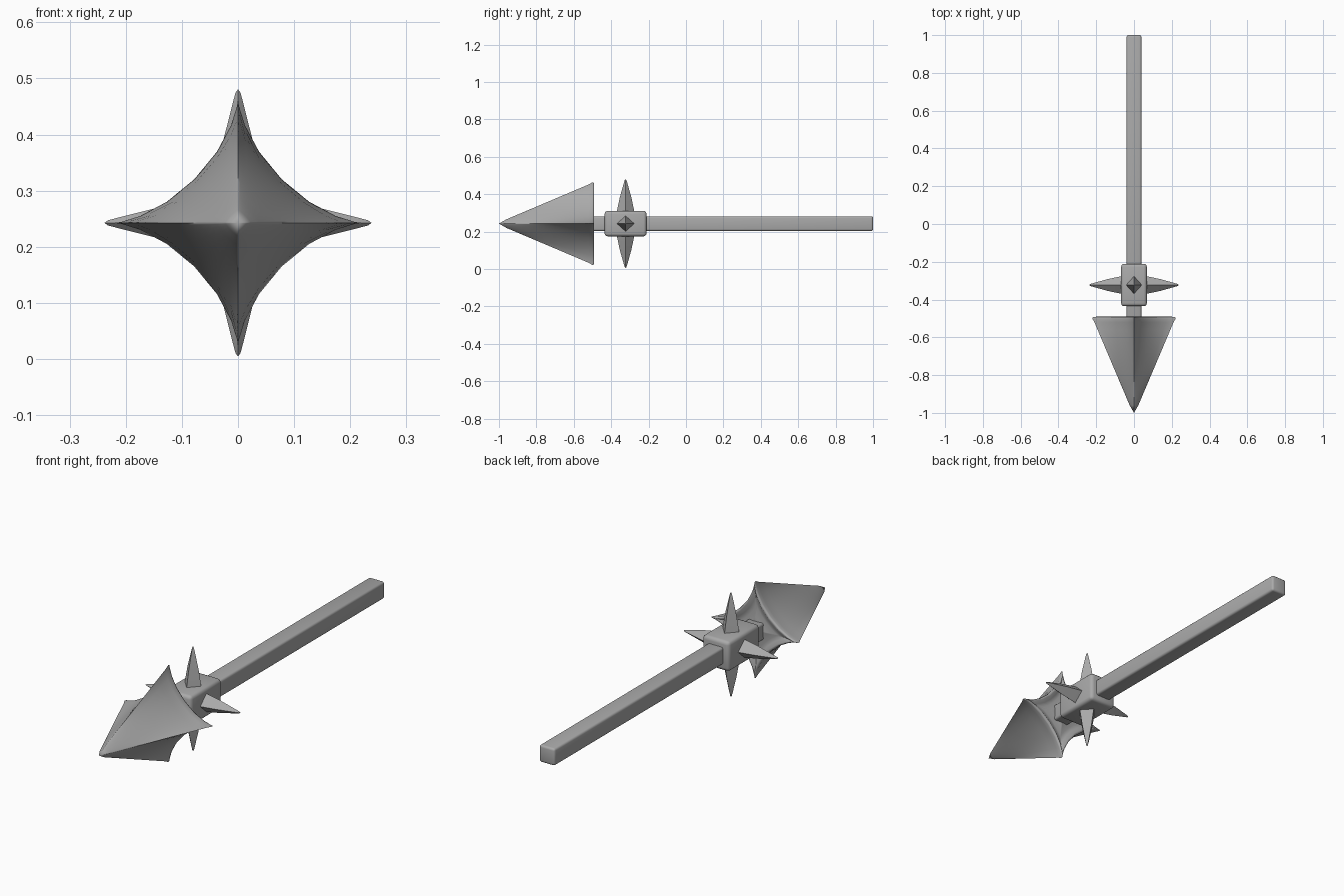
import bpy, bmesh
from math import sin, cos, pi
from mathutils import Matrix, Vector

cube = bpy.data.objects.get("Cube")
if cube:
    bpy.data.objects.remove(cube, do_unlink=True)

AXIS_Z = 0.2425     # height of the weapon's long axis
COLLAR_Y = -0.323

steel = bpy.data.materials.new("grey steel")
GREY = (0.4, 0.4, 0.4, 1)
steel.use_nodes = True
steel.diffuse_color = GREY
steel.node_tree.nodes["Principled BSDF"].inputs["Base Color"].default_value = GREY


def finish(name, bm, angle):
    bmesh.ops.recalc_face_normals(bm, faces=bm.faces)
    mesh = bpy.data.meshes.new(name)
    bm.to_mesh(mesh)
    bm.free()
    mesh.materials.append(steel)
    obj = bpy.data.objects.new(name, mesh)
    bpy.context.collection.objects.link(obj)
    bpy.ops.object.select_all(action="DESELECT")
    obj.select_set(True)
    bpy.context.view_layer.objects.active = obj
    bpy.ops.object.shade_smooth_by_angle(angle=angle)
    return obj


def rounded_bar(name, half, y0, y1, bevel):
    bm = bmesh.new()
    bmesh.ops.create_cube(bm, size=1)
    bmesh.ops.scale(bm, vec=(2 * half, y1 - y0, 2 * half), verts=bm.verts)
    bmesh.ops.translate(bm, vec=(0, (y0 + y1) / 2, AXIS_Z), verts=bm.verts)
    bmesh.ops.bevel(bm, geom=bm.edges[:], offset=bevel, segments=3,
                    profile=0.5, affect="EDGES")
    return finish(name, bm, pi / 4)


def spike(name, turn):
    # four-sided point, standing on the collar and turned about the long axis
    bm = bmesh.new()
    rings = [(0.05, 0.05), (0.14, 0.031), (0.21, 0.0115), (0.232, 0.005)]
    loops = []
    for height, r in rings:
        loops.append([bm.verts.new((0.9 * r * cos(k * pi / 2), r * sin(k * pi / 2), height))
                      for k in range(4)])
    for a, b in zip(loops, loops[1:]):
        for k in range(4):
            bm.faces.new((a[k], a[(k + 1) % 4], b[(k + 1) % 4], b[k]))
    tip = bm.verts.new((0, 0, 0.238))
    for k in range(4):
        bm.faces.new((loops[-1][k], loops[-1][(k + 1) % 4], tip))
    bm.faces.new(loops[0])
    place = Matrix.Translation((0, COLLAR_Y, AXIS_Z)) @ Matrix.Rotation(turn, 4, "Y")
    bmesh.ops.transform(bm, matrix=place, verts=bm.verts)
    return finish(name, bm, pi / 6)


def star_ring(bm, y, r, p, sides=32):
    # superellipse section: p = 1 is a diamond, lower is a hollow star
    verts = []
    for k in range(sides):
        a = 2 * pi * k / sides
        c, s = cos(a), sin(a)
        x = abs(c) ** (2 / p) * (1 if c > 0 else -1)
        z = abs(s) ** (2 / p) * (1 if s > 0 else -1)
        verts.append(bm.verts.new((r * x, y, AXIS_Z + r * z)))
    return verts


def spear_head():
    bm = bmesh.new()
    loops = []
    # flaring blades: rounded near the point, hollow at the back
    for i in range(1, 13):
        t = i / 12.5
        loops.append(star_ring(bm, -1 + 0.5 * t, 0.006 + 0.212 * t, 1.3 - 0.64 * t ** 0.8))
    # rolled rear rim and slightly dished back
    for y, r, p in [(-0.5, 0.221, 0.664), (-0.492, 0.217, 0.66), (-0.491, 0.2, 0.66),
                    (-0.502, 0.16, 0.7), (-0.506, 0.11, 0.8), (-0.498, 0.06, 1)]:
        loops.append(star_ring(bm, y, r, p))
    for a, b in zip(loops, loops[1:]):
        n = len(a)
        for k in range(n):
            bm.faces.new((a[k], a[(k + 1) % n], b[(k + 1) % n], b[k]))
    for loop, y in ((loops[0], -1.0), (loops[-1], -0.495)):
        pole = bm.verts.new(Vector((0, y, AXIS_Z)))
        for k in range(len(loop)):
            bm.faces.new((loop[k], loop[(k + 1) % len(loop)], pole))
    return finish("spear_head", bm, pi / 2.5)


rounded_bar("shaft", 0.039, -0.56, 1.0, 0.01)
rounded_bar("collar", 0.068, COLLAR_Y - 0.112, COLLAR_Y + 0.112, 0.016)
for i, side in enumerate(("top", "left", "bottom", "right")):
    spike(side + "_spike", i * pi / 2)
spear_head()
